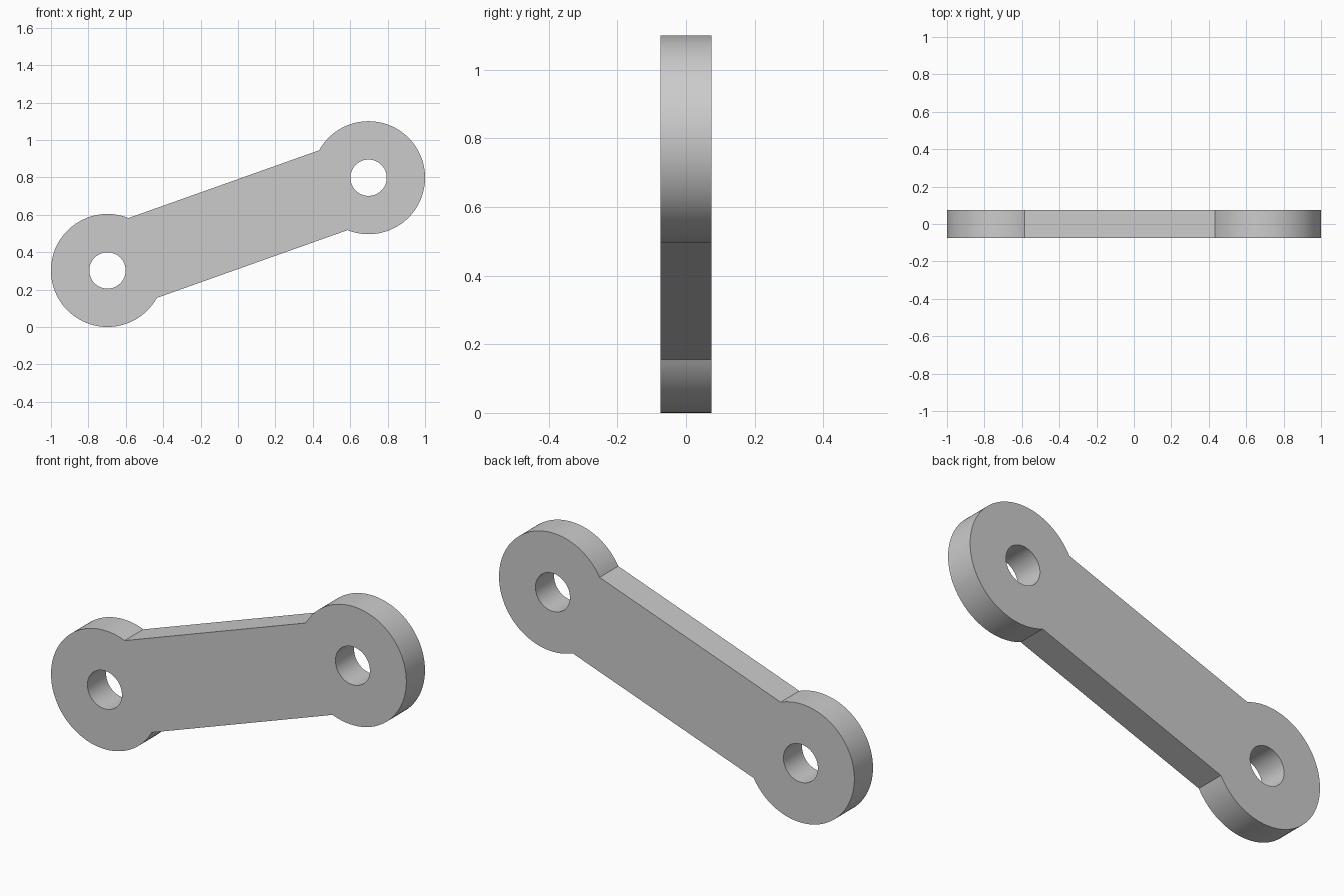
import bpy
import bmesh
from math import asin, atan2, cos, sin, pi, sqrt
from mathutils import Matrix, Vector

if "Cube" in bpy.data.objects:
    bpy.data.objects.remove(bpy.data.objects["Cube"], do_unlink=True)

THICKNESS = 0.15
HEIGHT = 1.10
EYE_RADIUS = 0.302
HOLE_RADIUS = 0.097
ARM_HALF_WIDTH = 0.2265
SEGMENTS = 96

# Eye centres follow from the overall width and height
reach_x = 1 - EYE_RADIUS
reach_z = HEIGHT / 2 - EYE_RADIUS
half_length = sqrt(reach_x ** 2 + reach_z ** 2)
tilt = atan2(reach_z, reach_x)


def arc(centre_x, radius, start, sweep, count):
    return [Vector((centre_x + radius * cos(start + sweep * i / count),
                    radius * sin(start + sweep * i / count), 0))
            for i in range(count + 1)]


def add_loop(bm, points):
    verts = [bm.verts.new(p) for p in points]
    return [bm.edges.new((v, verts[(i + 1) % len(verts)]))
            for i, v in enumerate(verts)]


# Outline: a round eye at each end joined by the straight arm edges
neck = asin(ARM_HALF_WIDTH / EYE_RADIUS)
sweep = 2 * neck - 2 * pi
right_eye = arc(half_length, EYE_RADIUS, neck - pi, -sweep, SEGMENTS)
right_eye = arc(half_length, EYE_RADIUS, -pi + neck, 2 * pi - 2 * neck, SEGMENTS)
left_eye = arc(-half_length, EYE_RADIUS, neck, 2 * pi - 2 * neck, SEGMENTS)

bm = bmesh.new()
edges = add_loop(bm, right_eye + left_eye)

# Pin holes
for side in (-1, 1):
    edges += add_loop(bm, arc(side * half_length, HOLE_RADIUS, 0, 2 * pi, SEGMENTS)[:-1])

# Fill the plate face and give it thickness
bmesh.ops.triangle_fill(bm, use_beauty=True, edges=edges, normal=Vector((0, 0, 1)))
result = bmesh.ops.extrude_face_region(bm, geom=bm.faces[:], use_keep_orig=True)
top_verts = [g for g in result["geom"] if isinstance(g, bmesh.types.BMVert)]
bmesh.ops.translate(bm, verts=top_verts, vec=(0, 0, THICKNESS))
bmesh.ops.recalc_face_normals(bm, faces=bm.faces[:])

# Stand the plate upright and tilt it
placement = (Matrix.Translation((0, 0, HEIGHT / 2))
             @ Matrix.Rotation(-tilt, 4, "Y")
             @ Matrix.Rotation(pi / 2, 4, "X")
             @ Matrix.Translation((0, 0, -THICKNESS / 2)))
bmesh.ops.transform(bm, matrix=placement, verts=bm.verts[:])

mesh = bpy.data.meshes.new("link_arm")
bm.to_mesh(mesh)
bm.free()
link = bpy.data.objects.new("link_arm", mesh)
bpy.context.collection.objects.link(link)

# Plain grey finish
grey = bpy.data.materials.new("light_grey")
grey.use_nodes = True
colour = (0.6, 0.6, 0.6, 1)
grey.diffuse_color = colour
grey.node_tree.nodes["Principled BSDF"].inputs["Base Color"].default_value = colour
mesh.materials.append(grey)

# Smooth rims with crisp edges
bpy.ops.object.select_all(action="DESELECT")
link.select_set(True)
bpy.context.view_layer.objects.active = link
bpy.ops.object.shade_smooth_by_angle(angle=pi / 6)
